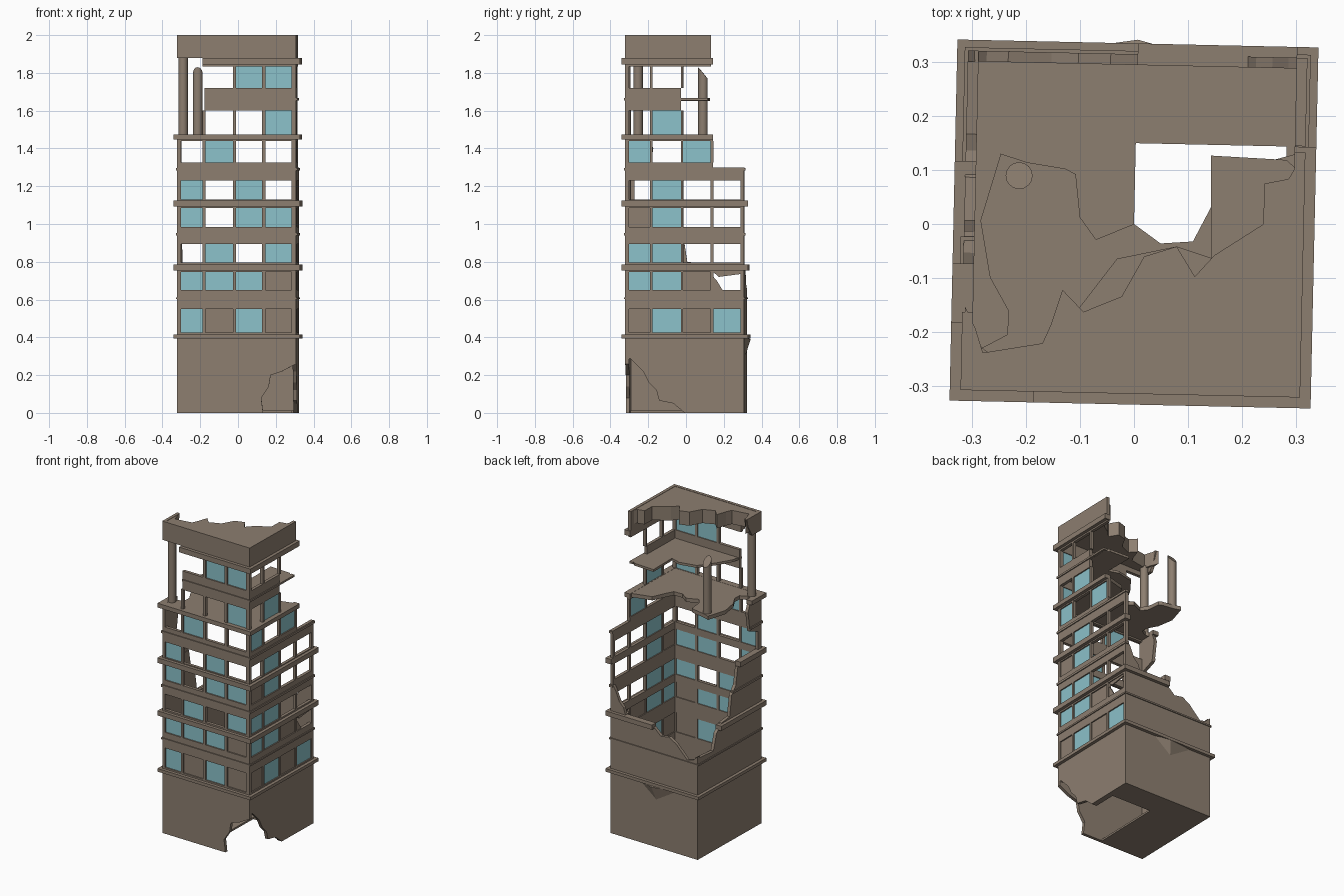
import bpy, bmesh, math
from mathutils import Matrix, Vector

cube = bpy.data.objects.get("Cube")
if cube:
    bpy.data.objects.remove(cube)

H = 0.315          # half width of the tower
T = 0.02           # wall thickness
TURN = Matrix.Rotation(-0.022, 4, 'Z')


def material(name, rgb):
    m = bpy.data.materials.new(name)
    m.use_nodes = True
    m.diffuse_color = (*rgb, 1)
    m.node_tree.nodes["Principled BSDF"].inputs["Base Color"].default_value = (*rgb, 1)
    return m


STONE = material("weathered stone", (0.265, 0.21, 0.162))
GLASS = material("window glass", (0.26, 0.54, 0.59))

# u runs along a wall, d is the distance outward, v is height; flat uses d as height
PLACE = {
    "front": lambda u, v, d: (u, -d, v),
    "back": lambda u, v, d: (u, d, v),
    "right": lambda u, v, d: (d, u, v),
    "left": lambda u, v, d: (-d, u, v),
    "flat": lambda u, v, d: (u, v, d),
}


def rect(u0, u1, v0, v1):
    return [(u0, v0), (u1, v0), (u1, v1), (u0, v1)]


def finish(name, bm, mat):
    bmesh.ops.recalc_face_normals(bm, faces=bm.faces)
    bm.transform(TURN)
    me = bpy.data.meshes.new(name)
    bm.to_mesh(me)
    bm.free()
    me.materials.append(mat)
    ob = bpy.data.objects.new(name, me)
    bpy.context.collection.objects.link(ob)
    return ob


def part(name, mat, prisms):
    """One object from prisms: (side, outline, inner distance, outer distance)."""
    bm = bmesh.new()
    for side, pts, d0, d1 in prisms:
        put = PLACE[side]
        a = [bm.verts.new(put(u, v, d0)) for u, v in pts]
        b = [bm.verts.new(put(u, v, d1)) for u, v in pts]
        bm.faces.new(a)
        bm.faces.new(b[::-1])
        for i in range(len(a)):
            j = (i + 1) % len(a)
            bm.faces.new((a[i], a[j], b[j], b[i]))
    return finish(name, bm, mat)


# Plinth with the front right corner blown out
front_base = [(-H, 0), (.14, 0), (.13, .08), (.17, .14), (.18, .2), (.24, .22),
              (H, .26), (H, .4), (-H, .4)]
right_base = [(H, 0), (0, 0), (-.06, .05), (-.135, .065), (-.15, .12), (-.19, .16),
              (-.22, .22), (-.29, .29), (-H, .26), (-H, .4), (H, .4)]
part("base_walls", STONE, [
    ("front", front_base, H - T, H), ("right", right_base, H - T, H),
    ("back", rect(-H, H, 0, .4), H - T, H), ("left", rect(-H, H, 0, .4), H - T, H)])

# Lower floors with the open stairwell
well = [(-.31, -.31), (.12, -.31), (.12, -.3), (0, -.3), (0, .15), (.28, .15),
        (.28, 0), (.31, 0), (.31, .31), (-.31, .31)]
part("ground_floor", STONE, [("flat", well, 0, .012)])
part("first_floor", STONE, [("flat", well, .39, .41)])

# Window rows: G glass, B blind panel, . open, space collapsed
COLS = {
    "front": [(-.31, -.18), (-.165, -.02), (-.003, .135), (.152, .29)],
    "right": [(-.305, -.185), (-.17, -.02), (-.008, .137), (.152, .295)],
}
ROWS = [
    (.425, .55, "GBGB", "BGBG"),
    (.65, .745, "GGGB", "GGB."),
    (.795, .895, ".G.G", "GG.."),
    (.985, 1.085, "G.GG", "BG.."),
    (1.13, 1.23, "G.G.", ".G.."),
    (1.325, 1.44, ".G..", "G.G "),
    (1.475, 1.6, " ..G", ".G  "),
    (1.72, 1.835, "  GG", "..  "),
]
glass, blind, posts = [], [], []
for z0, z1, *codes in ROWS:
    for side, code in zip(("front", "right"), codes):
        cols = COLS[side]
        for (a, b), c in zip(cols, code):
            if c in "GB":
                (glass if c == "G" else blind).append(
                    (side, rect(a, b, z0, z1), H - .014, H - .008))
        starts = [-H] + [b for a, b in cols]
        ends = [a for a, b in cols] + [H]
        padded = " " + code + " "
        for i in range(5):
            if padded[i:i + 2].strip():
                posts.append((side, rect(starts[i], ends[i], z0, z1), H - T, H))
part("window_glass", GLASS, glass)
part("blind_panels", STONE, blind)
part("window_posts", STONE, posts)

# Spandrels between rows: bottom, top, front start, right end
SPANDRELS = [
    (.4, .425, -H, H), (.55, .65, -H, H), (.745, .795, -H, H), (.895, .985, -H, H),
    (1.085, 1.13, -H, H), (1.23, 1.3, -H, H), (1.3, 1.325, -H, .15),
    (1.44, 1.475, -H, .15), (1.6, 1.72, -.17, -.02), (1.835, 1.88, -.18, .14)]
spandrels = []
for z0, z1, u0, u1 in SPANDRELS:
    spandrels += [("front", rect(u0, H, z0, z1), H - T, H),
                  ("right", rect(-H, u1, z0, z1), H - T, H)]
part("spandrels", STONE, spandrels)

# Broken shard left in the rear right window
part("window_shards", STONE, [
    ("right", [(.152, .745), (.295, .745), (.295, .735), (.18, .72)], H - .014, H - .006),
    ("right", [(.152, .65), (.2, .65), (.17, .7), (.152, .72)], H - .014, H - .006)])

# Ruined solid walls at the back and left
part("back_wall", STONE, [("back", [
    (-H, .4), (H, .4), (H, .98), (.28, .93), (.25, .86), (.22, .83), (.2, .77),
    (0, .765), (-.05, .72), (-.11, .73), (-.16, .7), (-.24, .62), (-.28, .63), (-H, .66)],
    H - T, H)])
part("left_wall", STONE, [
    ("left", [(-H, .4), (H, .4), (H, .65), (.16, .64), (.13, .74), (.08, .79), (0, .8),
              (-.02, .93), (-.06, .98), (-.08, 1.09), (-H, 1.09)], H - T, H),
    ("left", [(-H, 1.09), (-.28, 1.12), (-.28, 1.24), (-.2, 1.27), (-.18, 1.4),
              (-.2, 1.45), (-H, 1.45)], H - T, H)])

# Ledges: bottom, top, projection, then the span on each side
C = H + .02
B = H + .006
LEDGES = [
    (.395, .415, C, dict(front=(-C, C), right=(-C, C), back=(-C, C), left=(-C, C))),
    (.602, .612, B, dict(front=(-B, B), right=(-B, B), back=(-B, B), left=(-B, B))),
    (.755, .785, C, dict(front=(-C, C), right=(-C, C), back=(0, C), left=(-C, .11))),
    (.938, .952, B, dict(front=(-B, B), right=(-B, B), left=(-B, -.03))),
    (1.093, 1.125, C, dict(front=(-C, C), right=(-C, C), left=(-C, -.08))),
    (1.283, 1.297, B, dict(front=(-B, B), right=(-B, B), left=(-B, -.2))),
    (1.448, 1.475, C, dict(front=(-C, C), right=(-C, .15), left=(-C, -.19))),
    (1.655, 1.667, B, dict(front=(-.17, B), right=(-B, .12))),
    (1.845, 1.878, C, dict(front=(-.18, C), right=(-C, .15))),
]
part("ledges", STONE, [
    (side, rect(u0, u1, z0, z1), H - T, out)
    for z0, z1, out, spans in LEDGES for side, (u0, u1) in spans.items()])

# Torn upper floors
part("upper_floor", STONE, [("flat", [
    (-.31, -.31), (-.31, -.22), (-.275, -.235), (-.23, -.21), (-.23, -.165), (-.265, -.105),
    (-.285, 0), (-.25, .125), (-.2, .11), (-.13, .1), (-.11, .09), (-.1, .01), (-.07, -.03),
    (0, 0), (.05, -.035), (.11, -.03), (.14, .03), (.17, .1), (.31, .14), (.31, -.31)],
    1.45, 1.474)])
part("top_floor", STONE, [("flat", [
    (-.165, -.31), (-.15, -.25), (-.1, -.16), (-.03, -.065), (.08, -.04), (.145, -.06),
    (.14, .13), (.28, .125), (.31, .1), (.31, -.31)], 1.652, 1.667)])

# Parapet and torn roof
part("parapet", STONE, [
    ("front", rect(-H, H, 1.88, 2), H - T, H),
    ("right", rect(-H, .14, 1.88, 2), H - T, H),
    ("left", [(-H, 1.88), (-.22, 1.88), (-.18, 1.95), (-.17, 2), (-H, 2)], H - T, H)])
part("roof", STONE, [("flat", [
    (-.31, -.31), (-.31, -.16), (-.29, -.2), (-.275, -.245), (-.165, -.225), (-.15, -.19),
    (-.13, -.125), (-.09, -.165), (-.02, -.135), (.02, -.06), (.08, -.04), (.115, -.095),
    (.15, -.055), (.24, .005), (.24, .08), (.285, .09), (.31, .135), (.31, -.31)],
    1.91, 1.998)])


# Round columns, the inner one snapped off at a slant
def column(name, x, y, z0, z1, slant):
    bm = bmesh.new()
    place = Matrix.Translation((x, y, (z0 + z1) / 2))
    bmesh.ops.create_cone(bm, cap_ends=True, segments=16, radius1=.025, radius2=.025,
                          depth=z1 - z0, matrix=place)
    for v in bm.verts:
        if v.co.z > (z0 + z1) / 2:
            v.co.z -= slant * (v.co.y - y + .025)
    ob = finish(name, bm, STONE)
    bpy.context.view_layer.objects.active = ob
    ob.select_set(True)
    bpy.ops.object.shade_smooth_by_angle(angle=math.radians(40))
    ob.select_set(False)


column("corner_column", -.285, -.26, 1.47, 1.92, 0)
column("broken_column", -.215, .085, 1.47, 1.83, 1.2)

# Buckled masonry below the back ledge
bm = bmesh.new()
corners = [(.12, H - .005, .4), (-.2, H - .005, .4), (0, H + .027, .39), (-.02, H - .005, .29)]
bmesh.ops.convex_hull(bm, input=[bm.verts.new(Vector(c)) for c in corners])
finish("buckled_masonry", bm, STONE)
